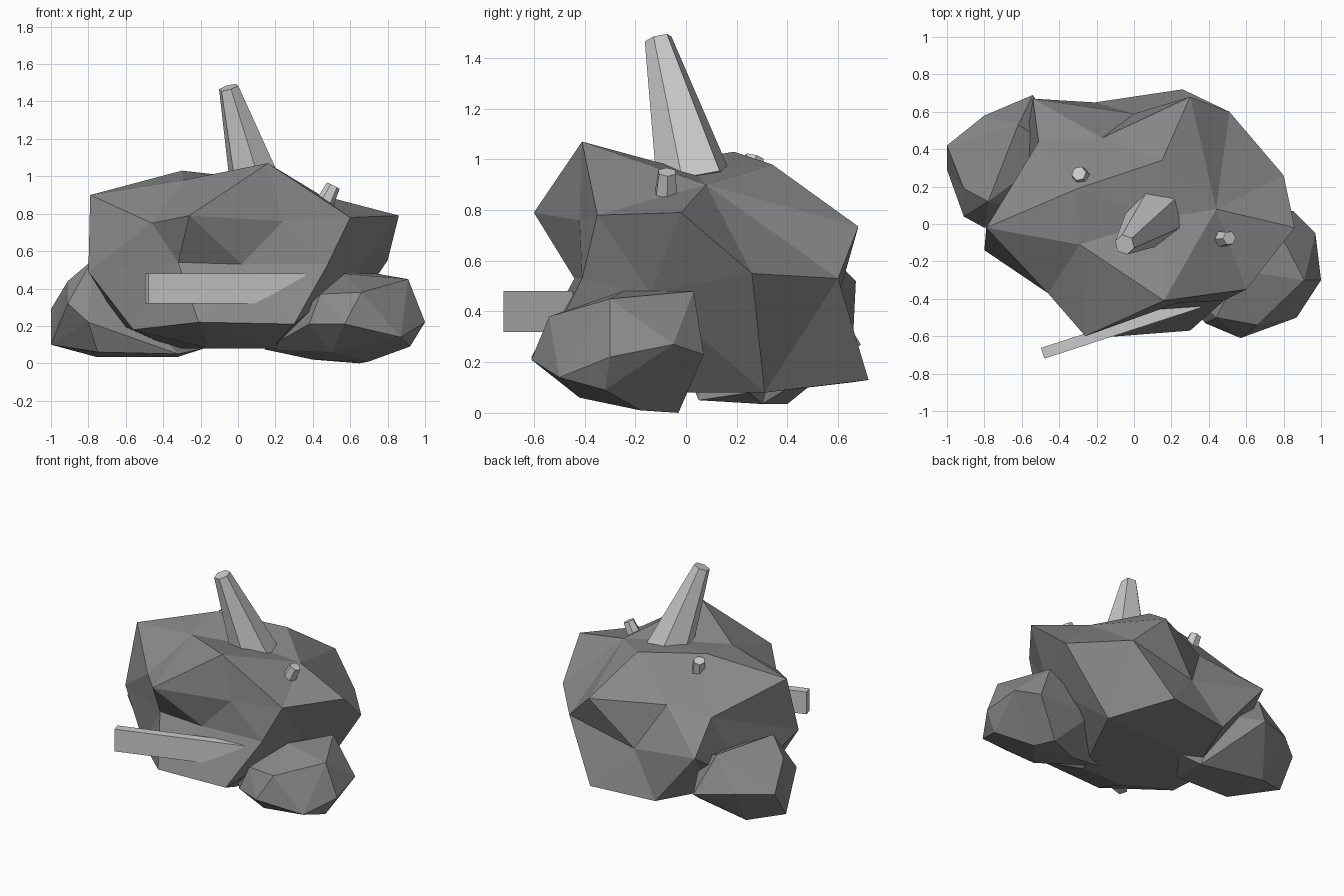
import bpy, bmesh, math
from mathutils import Vector

if "Cube" in bpy.data.objects:
    bpy.data.objects.remove(bpy.data.objects["Cube"])


def grey(name, v):
    m = bpy.data.materials.new(name)
    m.diffuse_color = (v, v, v, 1)
    m.use_nodes = True
    m.node_tree.nodes["Principled BSDF"].inputs["Base Color"].default_value = m.diffuse_color
    return m


DARK, MID, LIGHT = grey("rock", 0.25), grey("stone", 0.6), grey("horn", 0.9)


def finish(name, bm, mat):
    bmesh.ops.recalc_face_normals(bm, faces=bm.faces)
    me = bpy.data.meshes.new(name)
    bm.to_mesh(me)
    bm.free()
    me.materials.append(mat)
    ob = bpy.data.objects.new(name, me)
    bpy.context.collection.objects.link(ob)
    return ob


def rock(name, pts, centre):
    """Faceted stone: points are meshed on a sphere, then moved out to their real place."""
    c = Vector(centre)
    bm = bmesh.new()
    place = {}
    for p in pts:
        v = bm.verts.new((Vector(p) - c).normalized())
        place[v] = Vector(p)
    bmesh.ops.convex_hull(bm, input=list(bm.verts))
    for v in bm.verts:
        v.co = place[v]
    return finish(name, bm, DARK)


def spike(name, base, tip, r1, r2, mat):
    """Six-sided tapered spike between two points."""
    a, b = Vector(base), Vector(tip)
    bm = bmesh.new()
    bmesh.ops.create_cone(bm, cap_ends=True, segments=6, radius1=r1, radius2=r2,
                          depth=(b - a).length)
    ob = finish(name, bm, mat)
    q = (b - a).to_track_quat('Z', 'Y')
    ob.matrix_world = q.to_matrix().to_4x4()
    ob.location = (a + b) / 2
    return ob


# Main boulder: crown, face dent and chin, sides, back, underside
rock("head", [
    (-.79, -.02, .90), (.16, -.41, 1.07), (-.29, -.11, .98), (.44, .08, .90), (.15, .34, .98),
    (-.30, .19, 1.03), (.15, .03, .95),
    (-.26, -.60, .79), (-.46, -.37, .75), (.24, -.42, .76), (-.32, -.43, .54), (.02, -.44, .53),
    (.60, -.35, .78), (.86, -.02, .79), (.48, -.41, .53), (-.21, -.61, .22), (.30, -.57, .21),
    (-.80, -.14, .49), (-.56, -.27, .18), (.62, -.14, .47), (.80, .26, .55), (.51, .60, .53),
    (.30, .68, .735), (.26, .72, .13), (-.17, .46, .73), (0, .59, .42), (-.21, .65, .12),
    (-.54, .67, .52), (-.51, .44, .72),
    (-.15, -.30, .08), (.18, -.30, .08), (.48, .31, .08), (-.35, .25, .08), (-.62, .2, .2),
], (0, .05, .5))

# Side feet
rock("right_foot", [
    (1, -.30, .22), (.97, -.05, .27), (.85, .07, .23), (.91, -.30, .45), (.57, -.25, .48),
    (.74, .03, .48), (.66, -.54, .38), (.44, -.50, .37), (.38, -.53, .21), (.57, -.61, .21),
    (.87, -.50, .14), (.92, -.32, .09), (.70, -.18, .01), (.40, -.15, .02), (.14, -.20, .075),
    (.65, -.03, 0), (.40, .05, .25), (.50, -.42, .06),
], (.62, -.22, .23))
rock("left_foot", [
    (-1, .42, .29), (-1, .29, .10), (-.91, .19, .44), (-.91, .04, .32), (-.80, -.02, .22),
    (-.78, .12, .55), (-.62, .53, .52), (-.80, .58, .30), (-.54, .69, .27), (-.76, .40, .035),
    (-.32, .30, .035), (-.18, .25, .08), (-.75, .05, .06), (-.32, .05, .05), (-.40, .40, .40),
], (-.68, .28, .25))

# Tall horn and the two small stubs
spike("horn", (.11, .035, .90), (-.05, -.11, 1.475), .155, .055, LIGHT)
spike("right_stub", (.45, -.08, .83), (.51, -.075, .95), .052, .038, MID)
spike("left_stub", (-.27, .24, .90), (-.295, .27, 1.01), .052, .04, MID)

# Slab held in the mouth
bm = bmesh.new()
bmesh.ops.create_cube(bm, size=1)
slab = finish("mouth_slab", bm, MID)
slab.scale = (.88, .06, .16)
slab.rotation_euler = (0, 0, math.radians(18))
slab.location = (-.07, -.555, .40)
